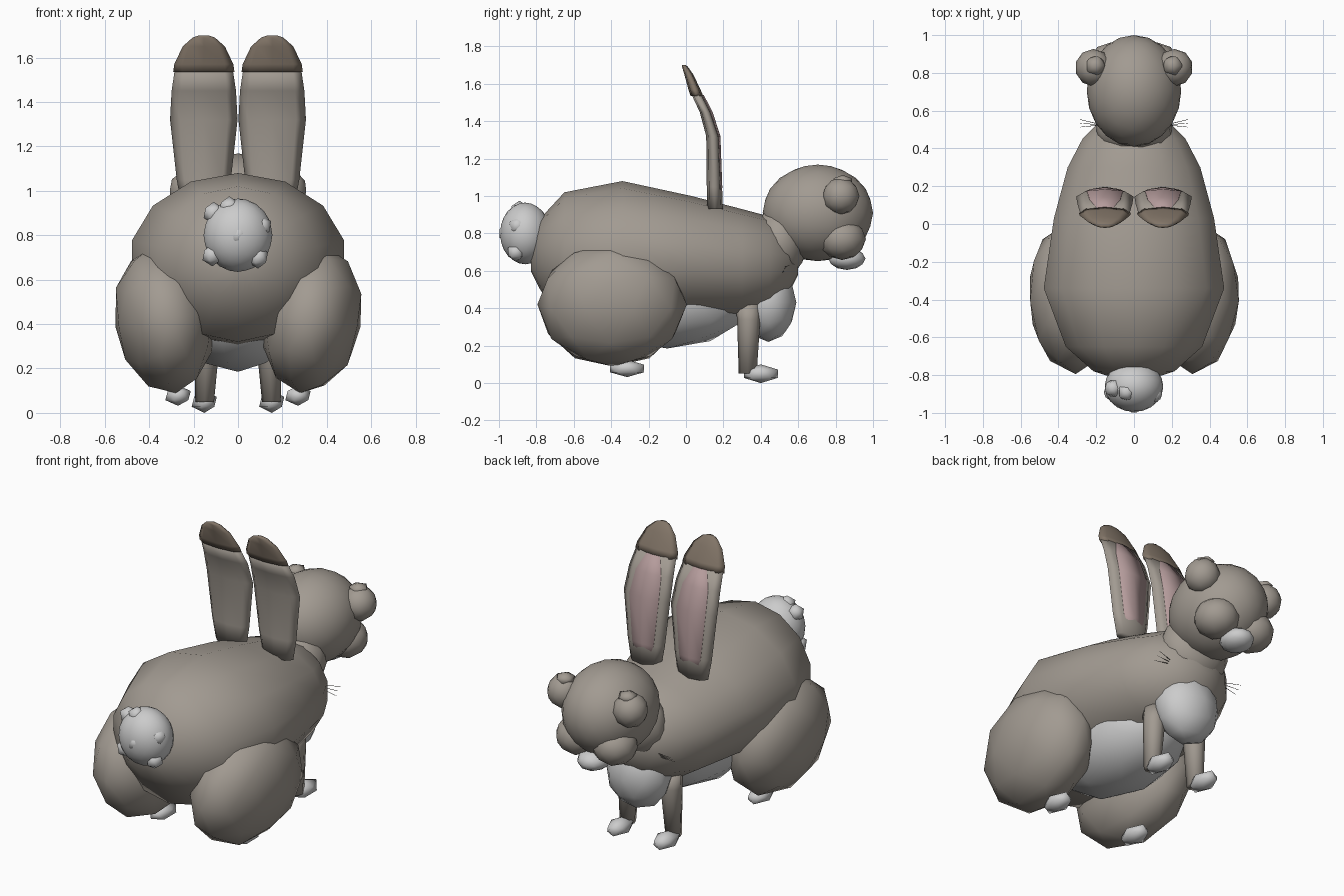
import bpy, bmesh, math
from mathutils import Vector, Matrix

if "Cube" in bpy.data.objects:
    bpy.data.objects.remove(bpy.data.objects["Cube"])


def material(name, rgb):
    m = bpy.data.materials.new(name)
    m.diffuse_color = (*rgb, 1)
    m.use_nodes = True
    m.node_tree.nodes["Principled BSDF"].inputs["Base Color"].default_value = m.diffuse_color
    return m


FUR = material("fur", (0.36, 0.325, 0.285))
DARK = material("dark_fur", (0.22, 0.175, 0.135))
PINK = material("pink", (0.46, 0.33, 0.33))
BLACK = material("whisker", (0.1, 0.09, 0.08))


def finish(bm, name, mat, smooth=True):
    bmesh.ops.recalc_face_normals(bm, faces=bm.faces[:])
    for f in bm.faces:
        f.smooth = smooth
    me = bpy.data.meshes.new(name)
    bm.to_mesh(me)
    bm.free()
    if mat:
        me.materials.append(mat)
    ob = bpy.data.objects.new(name, me)
    bpy.context.collection.objects.link(ob)
    return ob


def blob(name, loc, radii, mat=None, level=2, rot=(0, 0, 0), smooth=True):
    bm = bmesh.new()
    bmesh.ops.create_icosphere(bm, subdivisions=level, radius=1)
    for v in bm.verts:
        v.co = Vector(a * b for a, b in zip(v.co, radii))
    for angle, axis in zip(rot, "XYZ"):
        bmesh.ops.rotate(bm, verts=bm.verts[:], matrix=Matrix.Rotation(angle, 3, axis))
    bmesh.ops.translate(bm, verts=bm.verts[:], vec=loc)
    return finish(bm, name, mat, smooth)


def loft(name, rings, n, up, mat):
    """rings: (centre, half width in x, half size along up)"""
    bm = bmesh.new()
    up = Vector(up)
    loops = []
    for c, rx, ru in rings:
        loops.append([bm.verts.new(Vector(c) + Vector((rx * math.sin(t), 0, 0)) + up * ru * math.cos(t))
                      for t in (2 * math.pi * i / n for i in range(n))])
    for a, b in zip(loops, loops[1:]):
        for i in range(n):
            j = (i + 1) % n
            bm.faces.new((a[i], a[j], b[j], b[i]))
    bm.faces.new(loops[0])
    bm.faces.new(loops[-1])
    return finish(bm, name, mat)


# body: egg-shaped loft from rump to chest
body = [(-.83, .67, .06, .07), (-.78, .69, .22, .19), (-.65, .67, .37, .35), (-.34, .69, .49, .39),
        (.03, .67, .435, .33), (.30, .64, .36, .29), (.45, .64, .28, .25), (.55, .64, .18, .16),
        (.60, .65, .07, .07)]
loft("body", [((0, y, z), rx, rz) for y, z, rx, rz in body], 14, (0, 0, 1), FUR)
blob("belly", (0, -.1, .45), (.29, .46, .265), level=2)
blob("chest", (0, .44, .43), (.19, .15, .21), level=2)

# head and neck
blob("neck", (0, .5, .75), (.21, .15, .2), FUR, 2)
blob("head", (0, .705, .91), (.25, .295, .258), FUR, 3)
blob("chin", (0, .86, .665), (.09, .1, .06), level=2)

# tail with fluffy tufts
blob("tail", (0, -.86, .8), (.155, .135, .165), level=3)
for x, y, z in [(-.04, -.89, .925), (.105, -.9, .84), (.09, -.91, .7), (-.115, -.89, .71),
                (-.11, -.87, .9), (0, -.955, .8)]:
    blob("tail_tuft", (x, y, z), (.05, .05, .05), level=1)

# paired parts
ear = [(.93, .155, .10, .042), (1.05, .152, .122, .041), (1.32, .145, .152, .037),
       (1.45, .105, .145, .032), (1.55, .055, .13, .029)]
tip = [(1.535, .058, .138, .034), (1.57, .045, .133, .032), (1.65, .015, .095, .024),
       (1.69, -.005, .05, .016), (1.70, -.01, .02, .01)]
inner = [(.97, .178, .045, .014), (1.05, .178, .08, .016), (1.32, .168, .11, .016),
         (1.45, .126, .095, .016), (1.54, .083, .05, .012)]
for side, s in (("right", 1), ("left", -1)):
    for part, rows, mat, n in (("ear", ear, FUR, 8), ("ear_tip", tip, DARK, 8),
                               ("inner_ear", inner, PINK, 6)):
        loft(f"{part}_{side}", [((s * .154, y, z), rx, ry) for z, y, rx, ry in rows], n, (0, 1, 0), mat)
    # eyes with brow caps, muzzle cheeks
    blob(f"eye_{side}", (s * .215, .828, 1.0), (.097, .099, .099), FUR, 2)
    blob(f"brow_{side}", (s * .205, .838, 1.08), (.057, .057, .033), FUR, 1)
    blob(f"cheek_{side}", (s * .12, .835, .77), (.125, .127, .112), FUR, 2)
    # hind legs
    blob(f"haunch_{side}", (s * .333, -.395, .42), (.225, .4, .335), FUR, 2,
         rot=(0, s * .16, -s * .06))
    blob(f"hind_foot_{side}", (s * .27, -.315, .078), (.064, .107, .046), level=1)
    # front legs
    loft(f"front_leg_{side}", [((s * .135, .33, .42), .062, .065), ((s * .14, .335, .34), .06, .062),
                               ((s * .15, .33, .05), .042, .048)], 8, (0, 1, 0), FUR)
    blob(f"front_foot_{side}", (s * .152, .40, .05), (.063, .107, .05), level=1)
    # whiskers
    for k in (-1, 0, 1):
        a, b = Vector((s * .17, .525, .61 + .008 * k)), Vector((s * .285, .533 + .02 * k, .61 + .02 * k))
        bm = bmesh.new()
        bmesh.ops.create_cone(bm, segments=5, radius1=.002, radius2=.001, depth=(b - a).length,
                              cap_ends=True)
        rot = (b - a).to_track_quat('Z', 'Y').to_matrix().to_4x4()
        bmesh.ops.transform(bm, verts=bm.verts[:], matrix=Matrix.Translation((a + b) / 2) @ rot)
        finish(bm, f"whisker_{side}", BLACK)
